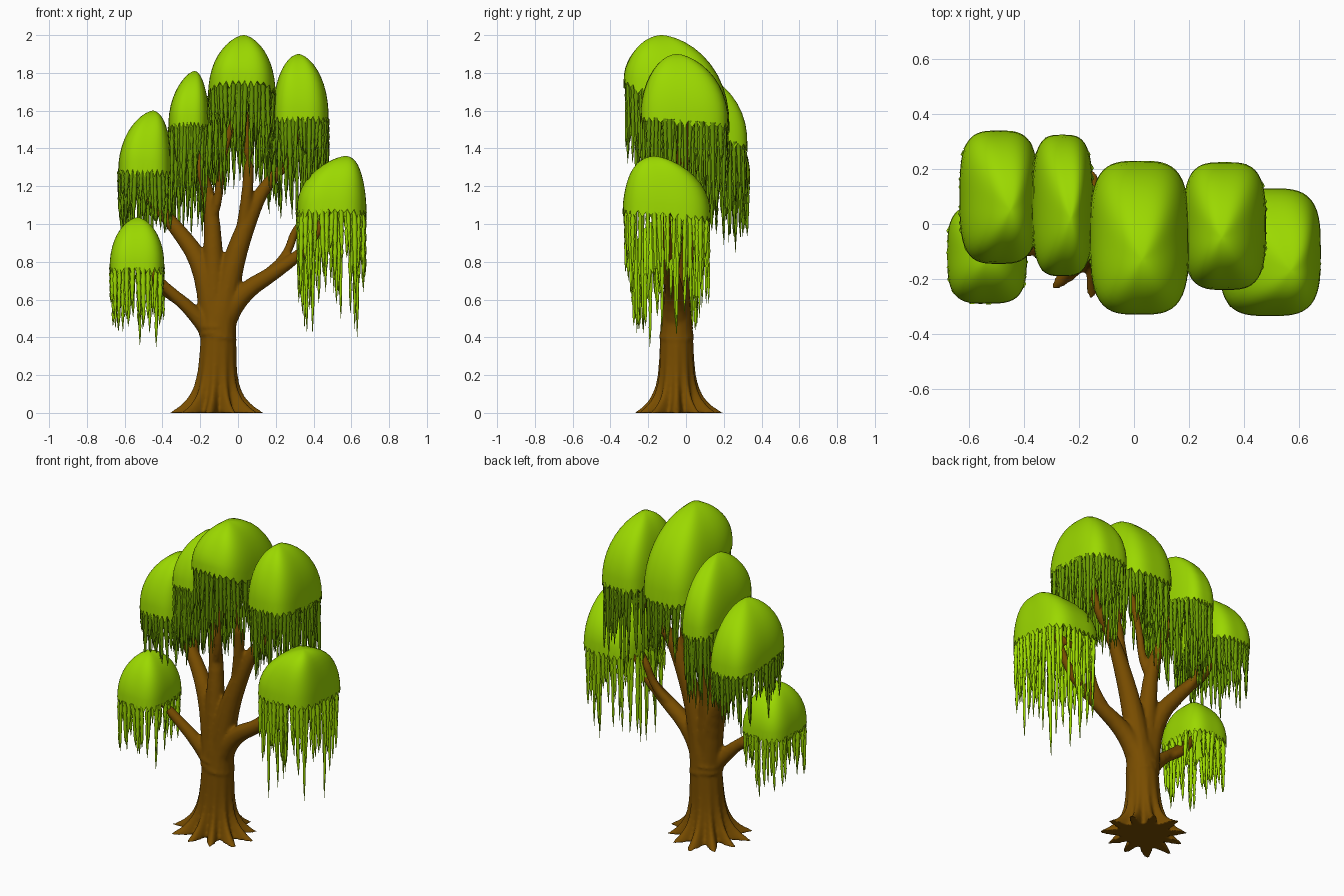
import bpy, bmesh, math, random
from mathutils import Vector

random.seed(4)
if "Cube" in bpy.data.objects:
    bpy.data.objects.remove(bpy.data.objects["Cube"])


def material(name, *rgb):
    mat = bpy.data.materials.new(name)
    mat.use_nodes = True
    mat.diffuse_color = (*rgb, 1)
    shader = mat.node_tree.nodes["Principled BSDF"]
    shader.inputs["Base Color"].default_value = (*rgb, 1)
    shader.inputs["Roughness"].default_value = 0.8
    return mat


bark = material("bark brown", .19, .074, 0)
leaf = material("leaf green", .33, .69, 0)
deep_leaf = material("deep leaf green", .14, .32, 0)


def loft(bm, rings):
    """Skin a closed tube over equal-sized rings of points and cap both ends."""
    loops = [[bm.verts.new(point) for point in ring] for ring in rings]
    for low, high in zip(loops, loops[1:]):
        for i in range(len(low)):
            bm.faces.new((low[i - 1], low[i], high[i], high[i - 1]))
    bm.faces.new(loops[0][::-1])
    bm.faces.new(loops[-1])


def finish(bm, name, mat):
    bmesh.ops.recalc_face_normals(bm, faces=bm.faces)
    mesh = bpy.data.meshes.new(name)
    bm.to_mesh(mesh)
    bm.free()
    mesh.materials.append(mat)
    mesh.shade_smooth()
    mesh.set_sharp_from_angle(angle=math.radians(60))
    obj = bpy.data.objects.new(name, mesh)
    bpy.context.collection.objects.link(obj)
    return obj


def angles(count):
    return [math.tau * i / count for i in range(count)]


def circle(radius, count):
    return [Vector((radius * math.cos(a), radius * math.sin(a), 0)) for a in angles(count)]


# Foliage clump: a rounded box in plan that closes towards an off-centre peak
class Clump:
    def __init__(self, x_range, y_range, rim, top, peak, tilt):
        (x0, x1), (y0, y1) = x_range, y_range
        self.centre = Vector((x0 + x1, y0 + y1)) / 2
        self.half = Vector((x1 - x0, y1 - y0)) / 2
        self.rim, self.rise = rim, top - rim
        self.peak, self.tilt = Vector(peak), tilt
        self.phase = random.uniform(0, math.tau)

    def point(self, angle, scale, height):
        """Point at an angle, at a fraction of the plan size and of the height."""
        c, s = math.cos(angle), math.sin(angle)
        power = 3.4
        r = scale * (abs(c) ** power + abs(s) ** power) ** (-1 / power)
        r *= 1 + .025 * height * math.sin(3 * angle + self.phase + 3 * height)
        middle = self.centre.lerp(self.peak, height ** 2.5)
        z = self.rim + self.rise * height - self.tilt * r * s * (1 - height)
        return Vector((middle.x + self.half.x * r * c, middle.y + self.half.y * r * s, z))


clumps = {
    "low_right": Clump((-.68, -.39), (-.29, .07), .77, 1.035, (-.53, -.12), 0),
    "middle_right": Clump((-.635, -.35), (-.145, .34), 1.27, 1.6, (-.45, .05), .02),
    "upper_right": Clump((-.37, -.15), (-.19, .325), 1.48, 1.81, (-.23, .02), .06),
    "crown": Clump((-.16, .2), (-.33, .23), 1.64, 2, (.03, -.13), .12),
    "upper_left": Clump((.18, .48), (-.24, .225), 1.55, 1.9, (.32, -.05), .02),
    "low_left": Clump((.31, .68), (-.335, .13), 1.06, 1.36, (.57, -.17), .02),
}


def dome(name, clump):
    """Solid cap with a hollow underside and a ragged lower edge."""
    bm = bmesh.new()
    heights = [math.sin(math.pi / 2 * i / 11) for i in range(12)]
    profile = [(max(.02, (1 - h ** 2.1) ** .58), h) for h in heights]
    inside = [(.93 * scale, .8 * h) for scale, h in reversed(profile)]
    rings = [[clump.point(a, scale, h) for a in angles(72)] for scale, h in inside + profile]
    for point in rings[len(inside)][::2]:
        point.z -= random.uniform(.02, .045)
    loft(bm, rings)
    finish(bm, name, leaf)


def strand(bm, start, length):
    """Knobbly tapering strand."""
    lean = Vector((random.uniform(-.012, .012), random.uniform(-.012, .012), -length))
    width = random.uniform(.012, .016)
    rings = []
    for i in range(11):
        t = i / 10
        knob = 1 + .15 * (-1) ** i + random.uniform(-.1, .1)
        radius = width * max(.04, (1 - t) ** .4 * knob)
        rings.append([start + lean * t + offset for offset in circle(radius, 6)])
    loft(bm, rings)


def fringe(name, clump, spacing, longest, mat):
    """A shorter curtain around the rim and longer strands inside it."""
    bm = bmesh.new()
    count = int(3.5 * (clump.half.x + clump.half.y) / spacing)
    layers = [(count, .92, 0, .3, .8), (count // 2, .76, .35, .5, 1)]
    for number, scale, height, low, high in layers:
        for angle in angles(number):
            angle += random.uniform(-.3, .3) * math.tau / number
            start = clump.point(angle, scale + random.uniform(-.03, .02), height)
            share = low + (high - low) * random.random() ** 1.2
            strand(bm, start, longest * share + clump.rise * height)
    finish(bm, name, mat)


for place, clump in clumps.items():
    dome(place + "_foliage", clump)
    if place == "low_right":
        style = (.04, .43, leaf)
    elif place == "low_left":
        style = (.036, .66, leaf)
    elif place == "middle_right":
        style = (.028, .42, deep_leaf)
    else:
        style = (.026, .58, deep_leaf)
    fringe(place + "_hanging_strands", clump, *style)


# Trunk: fluted column flaring into pointed roots
def trunk(bm):
    rings = []
    for i in range(21):
        z = .7 * (i / 20) ** 2
        radius = (.095 + .105 * math.exp(-z / .085)) * (1 - (z / .75) ** 6)
        flute = .29 * math.exp(-z / .12)
        ring = []
        for a in angles(88):
            r = radius * (1 + flute * (math.cos(11 * a) + .3 * math.cos(3 * a + 1)))
            ring.append((r * math.cos(a) - .12 + .04 * z, r * .93 * math.sin(a) - .05, z))
        rings.append(ring)
    loft(bm, rings)


# Branches: rounded paths that taper up into the hollow of a clump
def branch(bm, clump, thickness, *path):
    tip = clump.centre.to_3d()
    tip.z = clump.rim + .05
    points = [Vector(p) for p in path] + [tip]
    for _ in range(2):
        cut = [points[0]]
        for a, b in zip(points, points[1:]):
            cut += [a.lerp(b, .25), a.lerp(b, .75)]
        points = cut + [points[-1]]
    last = len(points) - 1
    rings = []
    for i, point in enumerate(points):
        tangent = points[min(i + 1, last)] - points[max(i - 1, 0)]
        turn = tangent.to_track_quat('Z', 'Y')
        radius = thickness * (.017 / thickness) ** (i / last)
        rings.append([point + turn @ offset for offset in circle(radius, 14)])
    loft(bm, rings)


bm = bmesh.new()
trunk(bm)
limb = clumps["low_left"]
branch(bm, limb, .085, (-.1, -.05, .45), (.01, -.06, .63), (.22, -.08, .76), (.38, -.1, .88))
branch(bm, limb, .03, (.14, -.07, .72), (.26, -.05, .83), (.31, -.03, 1))
limb = clumps["upper_left"]
branch(bm, limb, .095, (-.1, -.05, .4), (-.04, -.05, .76), (.06, -.04, 1.04), (.14, -.03, 1.2), (.28, -.01, 1.34))
limb = clumps["crown"]
branch(bm, limb, .045, (.02, -.04, .92), (.05, -.06, 1.15), (.06, -.08, 1.4))
branch(bm, limb, .03, (-.14, -.02, 1.02), (-.1, -.05, 1.15), (-.09, -.06, 1.34))
limb = clumps["upper_right"]
branch(bm, limb, .09, (-.12, -.05, .45), (-.13, -.04, .8), (-.14, -.01, 1.1), (-.2, .03, 1.3))
limb = clumps["middle_right"]
branch(bm, limb, .09, (-.12, -.05, .42), (-.18, -.03, .78), (-.34, .05, 1), (-.48, .08, 1.14))
branch(bm, limb, .034, (-.3, .03, .94), (-.38, .09, 1.05), (-.4, .14, 1.2))
limb = clumps["low_right"]
branch(bm, limb, .065, (-.11, -.05, .38), (-.24, -.07, .54), (-.38, -.09, .66))
branch(bm, limb, .028, (-.31, -.08, .59), (-.42, -.05, .66))

# Fuse trunk and branches into one smooth body
wood = finish(bm, "trunk_and_branches", bark)
fuse = wood.modifiers.new("fuse", 'REMESH')
fuse.mode = 'VOXEL'
fuse.voxel_size = .009
fuse.use_smooth_shade = True
soften = wood.modifiers.new("soften", 'SMOOTH')
soften.iterations = 6
